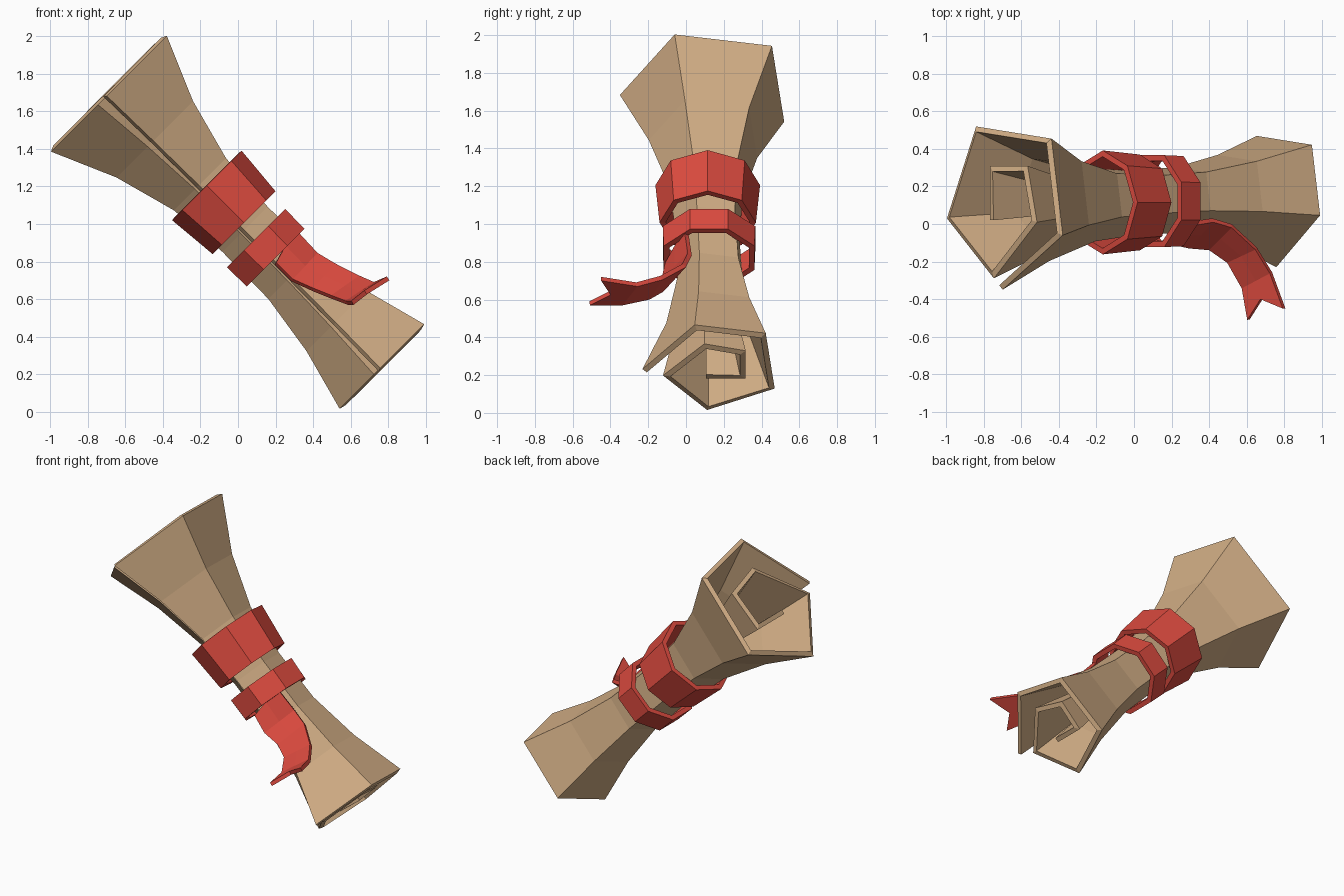
import bpy, math
from mathutils import Vector

if "Cube" in bpy.data.objects:
    bpy.data.objects.remove(bpy.data.objects["Cube"])

R2 = math.sqrt(2)


def material(name, rgb):
    m = bpy.data.materials.new(name)
    m.diffuse_color = (*rgb, 1)
    m.use_nodes = True
    m.node_tree.nodes["Principled BSDF"].inputs["Base Color"].default_value = m.diffuse_color
    return m


parchment = material("parchment_tan", (0.64, 0.42, 0.235))
red = material("ribbon_red", (0.72, 0.07, 0.05))


def place(s, t, y):
    """s runs down the tilted scroll axis, t across it (upwards), y is depth."""
    return Vector(((s + t) / R2, y, (t - s) / R2))


def sheet(name, rows, mat, thickness, closed=False, offset=-1):
    """Thick sheet through a grid of points."""
    n = len(rows[0])
    verts = [p for row in rows for p in row]
    faces = []
    for i in range(len(rows) - 1):
        for j in range(n if closed else n - 1):
            k = (j + 1) % n
            faces.append(((i + 1) * n + j, (i + 1) * n + k, i * n + k, i * n + j))
    me = bpy.data.meshes.new(name)
    me.from_pydata(verts, [], faces)
    me.materials.append(mat)
    ob = bpy.data.objects.new(name, me)
    bpy.context.collection.objects.link(ob)
    mod = ob.modifiers.new("thickness", "SOLIDIFY")
    mod.thickness = thickness
    mod.offset = offset
    mod.use_even_offset = True
    return ob


# Rolled parchment: a spiral section (t, y), scaled along the axis
spiral = [(-.02, -.45), (.433, -.16), (.348, .355), (-.22, .42), (-.44, -.07),
          (-.086, -.39), (.239, -.09), (.168, .21), (-.115, .21), (-.115, -.08)]
# axis position, scale, centre depth, extra loosening of the outer flap
stations = [(-1.685, 1.0, .10, 0), (-1.34, .66, .10, 0), (-1.0, .45, .11, 0),
            (-.66, .39, .12, 0), (-.31, .40, .135, 0), (.03, .52, .15, -.02),
            (.372, .73, .163, -.065)]
rows = []
for s, k, yc, loose in stations:
    rows.append([place(s, .715 + k * t, yc + k * y + (loose if j == 0 else 0))
                 for j, (t, y) in enumerate(spiral)])
sheet("rolled_parchment", rows, parchment, 0.03)


# Ribbon bands: eight-sided hoops around the waist
def band(name, ends, centre, turn):
    rows = []
    for s, rt, ry in ends:
        rows.append([place(s, centre[0] + rt * math.cos(a), centre[1] + ry * math.sin(a))
                     for a in (math.tau * (j + turn) / 8 for j in range(8))])
    sheet(name, rows, red, 0.03, closed=True)


band("wide_band", [(-.97, .262, .277), (-.69, .237, .255)], (.735, .115), 0)
band("narrow_band", [(-.585, .238, .265), (-.438, .235, .26)], (.722, .122), .5)

# Ribbon tail: upper and lower edges, ending in a swallow-tail notch
upper = [(.30, .0, .97), (.42, .02, .84), (.52, -.01, .78), (.65, -.13, .715),
         (.73, -.26, .68), (.80, -.45, .71)]
lower = [(.20, -.10, .79), (.29, -.12, .70), (.40, -.13, .65), (.50, -.20, .61),
         (.58, -.34, .58), (.61, -.51, .58)]
rows = [[Vector(u), (Vector(u) + Vector(l)) / 2, Vector(l)] for u, l in zip(upper, lower)]
rows[-1][1] = Vector((.68, -.40, .635))
sheet("ribbon_tail", rows, red, 0.025, offset=0)
